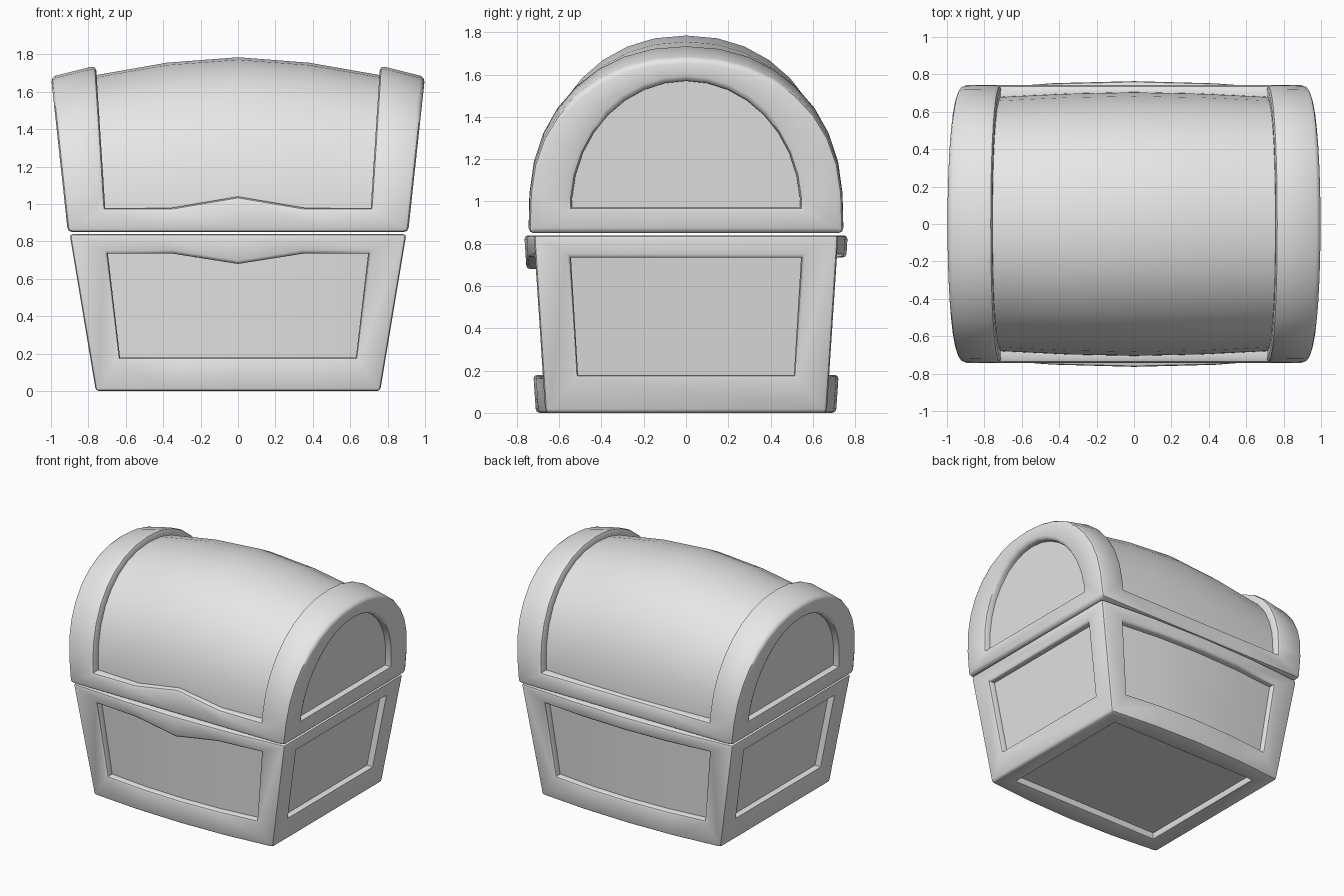
import bpy, bmesh, math

cube = bpy.data.objects.get("Cube")
if cube:
    bpy.data.objects.remove(cube, do_unlink=True)

grey = bpy.data.materials.new("plain_grey")
grey.use_nodes = True
COLOUR = (0.8, 0.8, 0.8, 1)
grey.diffuse_color = COLOUR
grey.node_tree.nodes["Principled BSDF"].inputs["Base Color"].default_value = COLOUR

STATIONS = (-1, -0.5, 0, 0.5, 1)      # columns across the width


class Shell:
    """Collects welded faces, then rounds the outer edges."""

    def __init__(self):
        self.bm = bmesh.new()
        self.verts = {}

    def face(self, points):
        loop = []
        for p in points:
            key = tuple(round(c, 4) + 0.0 for c in p)
            if key not in self.verts:
                self.verts[key] = self.bm.verts.new(key)
            if self.verts[key] not in loop:
                loop.append(self.verts[key])
        if len(loop) > 2:
            self.bm.faces.new(loop)

    def fill(self, grid):
        for a, b in zip(grid, grid[1:]):
            for j in range(len(a) - 1):
                self.face((a[j], b[j], b[j + 1], a[j + 1]))

    def bridge(self, a, b):
        for i in range(len(a)):
            k = (i + 1) % len(a)
            self.face((a[i], a[k], b[k], b[i]))

    def panel(self, outer, inner, deep):
        """Frame between two grid borders around a sunken panel."""
        o, i, d = ring(outer), ring(inner), ring(deep)
        self.bridge(o, i)
        self.bridge(i, d)
        self.fill(deep)

    def finish(self, name, width):
        bm = self.bm
        bmesh.ops.recalc_face_normals(bm, faces=bm.faces)
        hard = [e for e in bm.edges if len(e.link_faces) == 2
                and e.calc_face_angle_signed(0) > math.radians(35)]
        bmesh.ops.bevel(bm, geom=hard, offset=width, segments=2, profile=0.5,
                        affect='EDGES', clamp_overlap=True)
        mesh = bpy.data.meshes.new(name)
        bm.to_mesh(mesh)
        bm.free()
        mesh.materials.append(grey)
        obj = bpy.data.objects.new(name, mesh)
        bpy.context.collection.objects.link(obj)
        bpy.ops.object.select_all(action='DESELECT')
        obj.select_set(True)
        bpy.context.view_layer.objects.active = obj
        bpy.ops.object.shade_smooth_by_angle(angle=math.radians(42))


def ring(g):
    return (list(g[0]) + [c[-1] for c in g[1:-1]]
            + list(reversed(g[-1])) + [c[0] for c in reversed(g[1:-1])])


def shift(grid, x=0, y=0, z=0):
    return [[(p[0] + x, p[1] + y, p[2] + z) for p in col] for col in grid]


# Chest base: tapered box with bowed front and back
TOP = 0.84


def base_x(z):
    return 0.76 + 0.14 * z / TOP


def base_y(s, z):
    return 0.665 + 0.055 * z / TOP + 0.045 * (1 - s * s)


base = Shell()
for side in (-1, 1):
    outer, inner = [], []
    for s in STATIONS:
        dip = 0.055 if s == 0 and side < 0 else 0
        outer.append([(s * base_x(z), side * base_y(s, z), z) for z in (0, TOP)])
        inner.append([(s * (base_x(z) - 0.2 + 0.05 * (1 - z)), side * base_y(s, z), z)
                      for z in (0.18, 0.735 - dip)])
    base.panel(outer, inner, shift(inner, y=-0.05 * side))
    # End panels
    outer = [[(side * base_x(z), y * base_y(1, z), z) for z in (0, TOP)] for y in (-1, 1)]
    inner = [[(side * base_x(z), y * (0.5 + 0.06 * z), z) for z in (0.18, 0.735)]
             for y in (-1, 1)]
    base.panel(outer, inner, shift(inner, x=-0.05 * side))


def slab(z):
    return [[(s * base_x(z), y * base_y(s, z), z) for y in (-1, 1)] for s in STATIONS]


floor = [[(s * 0.63, y * 0.54, 0) for y in (-1, 1)] for s in STATIONS]
base.panel(slab(0), floor, shift(floor, z=0.05))
base.fill(slab(TOP))
base.finish("chest_base", 0.018)

# Lid: rounded end bands around a swollen barrel
BOTTOM, SPRING, HALF = 0.85, 0.98, 9
ANGLES = [0, 0.07] + [0.07 + (math.pi / 2 - 0.07) * i / (HALF - 1) for i in range(1, HALF)]


def arch(a, b, t, z0=SPRING, power=0.93):
    c, s = max(0, math.cos(t)), math.sin(t)
    return -a * c ** power, z0 + b * s ** power


def full_arch(a, b):
    left = [arch(a, b, t) for t in ANGLES]
    return left + [(-y, z) for y, z in reversed(left[:-1])]


def end_x(z):
    return 0.91 + 0.108 * (z - BOTTOM)


edge = full_arch(0.74, 0.70)
edge[0], edge[-1] = (-0.745, BOTTOM), (0.745, BOTTOM)
band = full_arch(0.742, 0.76)
outer, inner, deep = [], [], []
for s in STATIONS:
    swell = 1 - abs(s) ** 1.7
    bump = 0.06 if s == 0 else 0
    barrel = full_arch(0.68 + 0.025 * swell, 0.71 + 0.095 * swell)
    outer.append([(s * end_x(z), y, z) for y, z in edge])
    rim = [(s * (0.71 + 0.065 * (z - SPRING)), y, z) for y, z in band]
    core = [(s * (0.71 + 0.065 * (z - SPRING)), y, z) for y, z in barrel]
    for col in (rim, core):
        col[0] = (col[0][0], col[0][1], SPRING + bump)
    if bump:      # keep the row above the raised lip clear of it
        core[1] = (core[1][0], core[1][1], SPRING + bump * 1.5)
    inner.append(rim)
    deep.append(core)
lid = Shell()
lid.panel(outer, inner, deep)
lid.fill([[c[0], c[-1]] for c in outer])

# Arched end panels of the lid
for side in (-1, 1):
    rows, panel = [], []
    for j, t in enumerate(ANGLES):
        y, z = edge[j]
        rows.append([(side * end_x(z), k * y, z) for k in (1, -1)])
        y, z = arch(0.54, 0.595, t, 0.975, 1)
        panel.append([(side * end_x(z), k * y, z) for k in (1, -1)])
    lid.panel(rows, panel, shift(panel, x=-0.05 * side))
lid.finish("chest_lid", 0.025)
